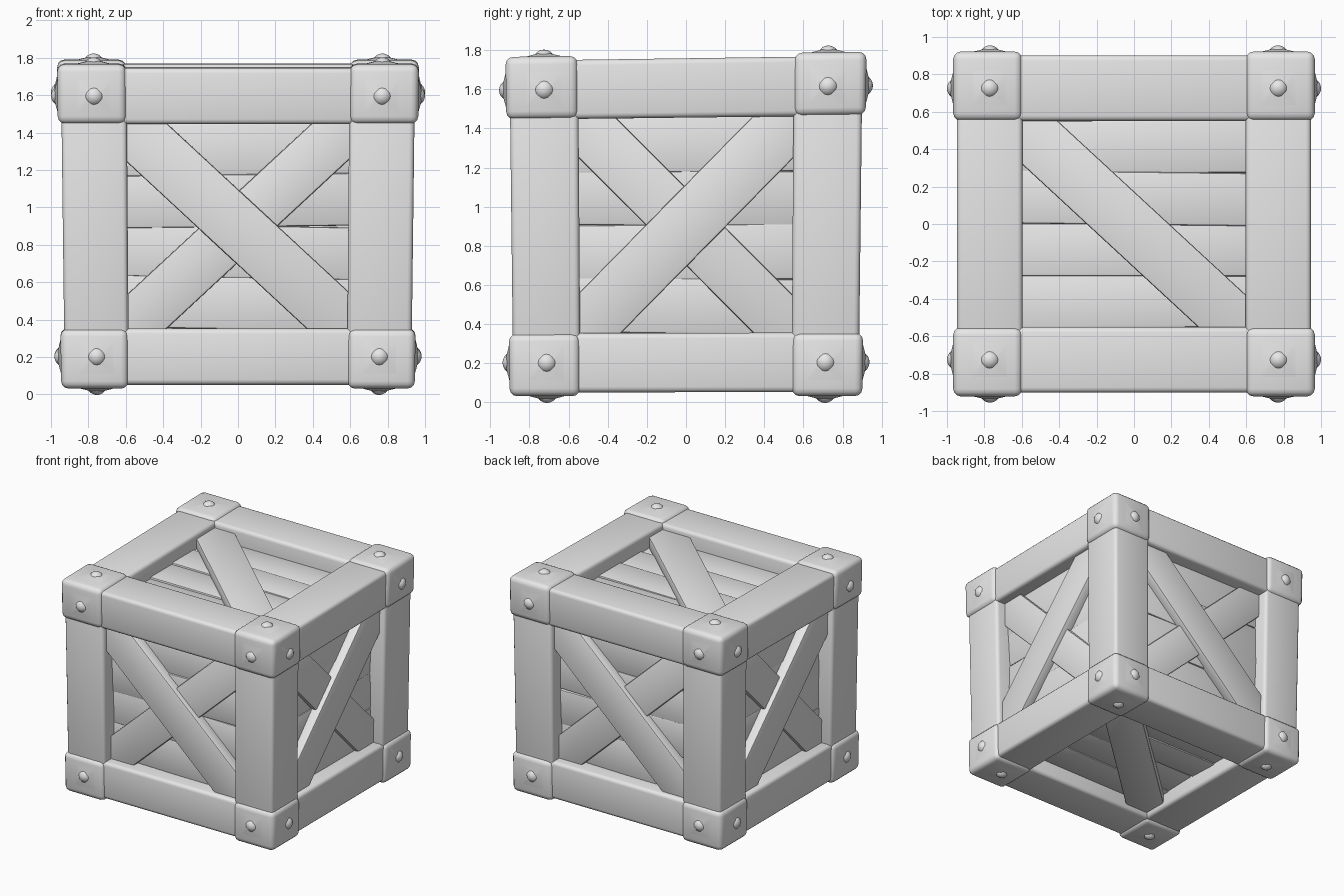
import bpy, bmesh, math, random
from mathutils import Matrix, Vector

cube = bpy.data.objects.get("Cube")
if cube:
    bpy.data.objects.remove(cube, do_unlink=True)
random.seed(4)

# One plain grey for the whole crate
grey = bpy.data.materials.new("plain grey")
grey.use_nodes = True
grey.diffuse_color = (0.8, 0.8, 0.8, 1)
grey.node_tree.nodes["Principled BSDF"].inputs["Base Color"].default_value = (0.8, 0.8, 0.8, 1)

# Frame outer half sizes, opening half sizes, and heights
OUT = Vector((0.945, 0.9, 0.853))
OPEN = Vector((0.595, 0.55, 0.55))
MID = Vector((0, 0, 0.905))
BULGE = 0.02


def warp(co):
    """Narrow the crate towards the ground and tip its lid slightly forward."""
    f = 1 + 0.013 * (co.z - 1.6)
    return Vector((co.x * f, co.y * f, co.z + 0.008 * co.z * co.y))


def finish(name, bm, matrix=Matrix()):
    bmesh.ops.transform(bm, matrix=matrix, verts=bm.verts)
    for v in bm.verts:
        v.co = warp(v.co)
    bmesh.ops.recalc_face_normals(bm, faces=bm.faces)
    mesh = bpy.data.meshes.new(name)
    bm.to_mesh(mesh)
    bm.free()
    mesh.materials.append(grey)
    mesh.shade_smooth()
    mesh.set_sharp_from_angle(angle=math.radians(40))
    obj = bpy.data.objects.new(name, mesh)
    bpy.context.collection.objects.link(obj)
    return obj


def box(name, lo, hi, bevel, matrix=Matrix(), segments=3):
    lo, hi = Vector(lo), Vector(hi)
    bm = bmesh.new()
    bmesh.ops.create_cube(bm, size=1)
    for v in bm.verts:
        v.co = Vector([a + (b - a) * (c + 0.5) for a, b, c in zip(lo, hi, v.co)])
    if bevel:
        bmesh.ops.bevel(bm, geom=bm.edges[:], offset=bevel, segments=segments,
                        profile=0.5, affect='EDGES')
    return finish(name, bm, matrix)


def span(a, b, sign):
    return (a, b) if sign > 0 else (-b, -a)


# Twelve beams, four along each axis
for axis, label in enumerate(("cross_beam", "side_beam", "post")):
    others = [i for i in range(3) if i != axis]
    for s in (-1, 1):
        for t in (-1, 1):
            lo, hi = Vector(), Vector()
            lo[axis], hi[axis] = -OPEN[axis] - 0.1, OPEN[axis] + 0.1
            for i, sign in zip(others, (s, t)):
                lo[i], hi[i] = span(OPEN[i], OUT[i], sign)
            box(label, lo + MID, hi + MID, 0.028)

# Eight swollen corner blocks
for sx in (-1, 1):
    for sy in (-1, 1):
        for sz in (-1, 1):
            lo, hi = Vector(), Vector()
            for i, sign in enumerate((sx, sy, sz)):
                lo[i], hi[i] = span(OPEN[i] + 0.002, OUT[i] + BULGE, sign)
            box("corner_block", lo + MID, hi + MID, 0.04)

# Solid core behind the slats
core = OUT - Vector((0.17, 0.17, 0.17))
box("inner_core", MID - core, MID + core, 0)


def rivet(matrix, u, v):
    """Round stud on a shallow four-sided mound."""
    bm = bmesh.new()
    bmesh.ops.create_uvsphere(bm, u_segments=16, v_segments=10, radius=0.055)
    finish("rivet", bm, matrix @ Matrix.Translation((u, v, 0)))
    bm = bmesh.new()
    bmesh.ops.create_cone(bm, segments=4, radius1=0.15, radius2=0.04, depth=0.02,
                          cap_ends=True)
    finish("rivet_mound", bm, matrix @ Matrix.Translation((u, v, BULGE + 0.006))
           @ Matrix.Rotation(math.pi / 4, 4, 'Z'))


def plank(name, matrix, hu, hv, sign, top, width, offset=0):
    """Diagonal board whose ends run under the frame."""
    half = math.hypot(hu, hv) + 0.08
    turn = Matrix.Rotation(sign * math.atan2(hv, hu), 4, 'Z')
    box(name, (-half, -width / 2, top - 0.1), (half, width / 2, top), 0.012,
        matrix @ Matrix.Translation((0, offset, 0)) @ turn, 2)


def side(name, u_dir, v_dir, slope, crossed, offset=0):
    u, v = Vector(u_dir), Vector(v_dir)
    n = u.cross(v)

    def size(vec, d):
        return abs(vec.dot(d))

    hu, hv, depth = size(OPEN, u), size(OPEN, v), size(OUT, n)
    matrix = Matrix.Translation(MID + n * depth) @ Matrix((u, v, n)).transposed().to_4x4()
    # Four uneven slats fill the opening
    count = 4
    step = 2 * hv / count
    for i in range(count):
        base = -hv + i * step
        wobble = (Matrix.Translation((0, base + step / 2, random.uniform(-0.13, -0.115)))
                  @ Matrix.Rotation(random.uniform(-0.02, 0.02), 4, 'Z')
                  @ Matrix.Rotation(random.uniform(-0.05, 0.05), 4, 'X'))
        box(name + "_slat", (-hu - 0.05, -step / 2 - 0.004, -0.06),
            (hu + 0.05, step / 2 + 0.004, 0), 0.012, matrix @ wobble, 2)
    # Braces
    if crossed:
        plank(name + "_under_brace", matrix, hu, hv, -slope, -0.085, 0.28)
    plank(name + "_brace", matrix, hu, hv, slope, -0.045, 0.3, offset)
    # Corner studs
    ru = (hu + size(OUT, u)) / 2
    rv = (hv + size(OUT, v)) / 2
    for su in (-1, 1):
        for sv in (-1, 1):
            rivet(matrix, su * ru, sv * rv)


X, Y, Z = (1, 0, 0), (0, 1, 0), (0, 0, 1)
NX, NY = (-1, 0, 0), (0, -1, 0)
side("front", X, Z, -1, True)
side("back", NX, Z, -1, True)
side("left", Y, Z, 1, True)
side("right", NY, Z, 1, True)
side("top", X, Y, -1, False, -0.03)
side("bottom", X, NY, -1, False)
